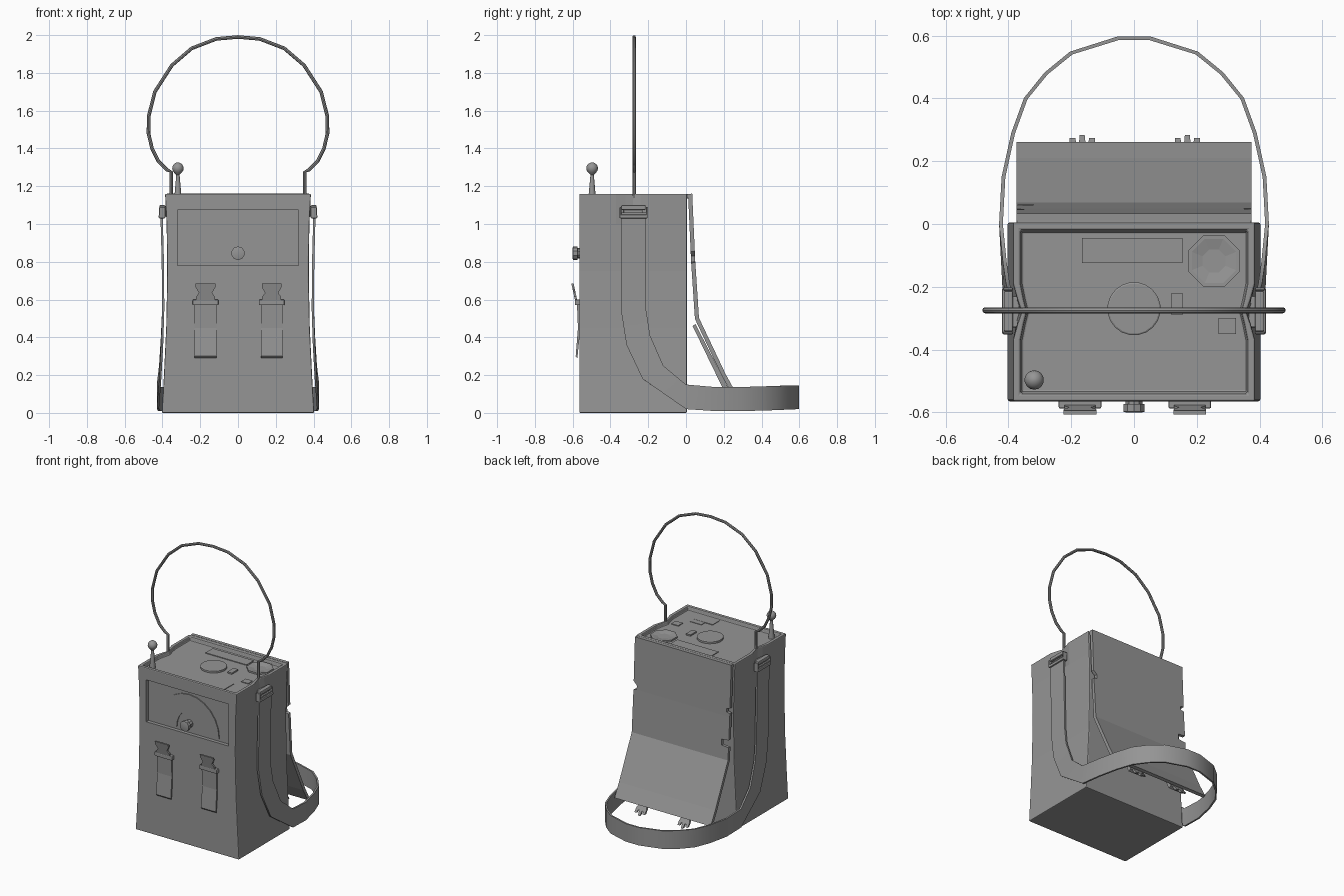
import bpy, bmesh, math
from mathutils import Vector

if "Cube" in bpy.data.objects:
    bpy.data.objects.remove(bpy.data.objects["Cube"])

GREY = (0.3, 0.3, 0.3, 1)
mat = bpy.data.materials.new("plain grey")
mat.use_nodes = True
mat.diffuse_color = GREY
mat.node_tree.nodes["Principled BSDF"].inputs["Base Color"].default_value = GREY


def finish(name, bm, smooth=False, bevel=0):
    bmesh.ops.recalc_face_normals(bm, faces=bm.faces)
    me = bpy.data.meshes.new(name)
    bm.to_mesh(me)
    bm.free()
    ob = bpy.data.objects.new(name, me)
    bpy.context.collection.objects.link(ob)
    me.materials.append(mat)
    bpy.ops.object.select_all(action='DESELECT')
    ob.select_set(True)
    bpy.context.view_layer.objects.active = ob
    if bevel:
        mod = ob.modifiers.new("bevel", 'BEVEL')
        mod.width, mod.segments, mod.limit_method = bevel, 2, 'ANGLE'
        bpy.ops.object.modifier_apply(modifier="bevel")
    if smooth:
        bpy.ops.object.shade_smooth_by_angle(angle=math.radians(35))
    return ob


def loft(name, rings, closed=False, **kw):
    """Skin a list of point rings; cap the ends unless closed."""
    bm = bmesh.new()
    vs = [[bm.verts.new(p) for p in r] for r in rings]
    n = len(vs[0])
    pairs = list(zip(vs, vs[1:])) + ([(vs[-1], vs[0])] if closed else [])
    for a, b in pairs:
        for i in range(n):
            j = (i + 1) % n
            bm.faces.new((a[i], a[j], b[j], b[i]))
    if not closed:
        bm.faces.new(vs[0])
        bm.faces.new(vs[-1])
    return finish(name, bm, **kw)


def box(name, lo, hi, **kw):
    corners = [(0, 0), (1, 0), (1, 1), (0, 1)]
    rings = [[((lo[0], hi[0])[a], (lo[1], hi[1])[b], z) for a, b in corners]
             for z in (lo[2], hi[2])]
    return loft(name, rings, **kw)


def prism(name, outline, to3d, depth, **kw):
    """Extrude a 2D outline; to3d maps (u, v, depth) to a point."""
    return loft(name, [[to3d(u, v, d) for u, v in outline] for d in depth], **kw)


def lathe(name, profile, centre, n=16, axis='z', **kw):
    rings = []
    for r, h in profile:
        ring = []
        for i in range(n):
            t = 2 * math.pi * (i + .5) / n
            p = (r * math.cos(t), r * math.sin(t), h)
            if axis == 'y':
                p = (p[0], -p[2], p[1])
            ring.append(Vector(centre) + Vector(p))
        rings.append(ring)
    return loft(name, rings, **kw)


# Case: waisted sides, pinched rim beside the handle, sunken lid
MID = -0.28


def case_ring(z, hx, pinch, inset=0):
    hy = 0.285 - inset
    side = [(hx, -hy), (hx, -0.09), (hx - pinch * .5, -0.04), (hx - pinch, 0),
            (hx - pinch * .5, 0.04), (hx, 0.09), (hx, hy)]
    pts = side + [(-x, y) for x, y in reversed(side)]
    return [(x, y + MID, z) for x, y in pts]


case = loft("case", [
    case_ring(0, .403, 0), case_ring(.2, .392, 0), case_ring(.45, .38, 0),
    case_ring(.75, .374, 0), case_ring(1.0, .378, .006), case_ring(1.16, .386, .028),
    case_ring(1.16, .362, .02, .024), case_ring(1.135, .358, .02, .03)], bevel=.006)

# Sunken gauge window in the front
cutter = box("window_cutter", (-.32, -.7, .78), (.32, -.54, 1.075))
cutter.hide_render = True
mod = case.modifiers.new("window", 'BOOLEAN')
mod.operation, mod.object, mod.solver = 'DIFFERENCE', cutter, 'EXACT'
bpy.context.view_layer.objects.active = case
bpy.ops.object.modifier_apply(modifier="window")
bpy.data.objects.remove(cutter)


def front(u, v, d):
    return (u, -d, v)


def arch(rx, rz, n):
    return [(rx * math.cos(math.pi * i / n), rz * math.sin(math.pi * i / n)) for i in range(n + 1)]


band = arch(.235, .25, 12) + arch(.095, .13, 10)[::-1]
prism("gauge_arch", [(x, .8 + z) for x, z in band], front, (.535, .547))
lathe("gauge_knob", [(.028, 0), (.028, .035), (.036, .036), (.036, .06), (.025, .063)],
      (0, -.538, .845), 10, 'y', smooth=True)

# Front straps with clips
for side, cx in (("right", -.172), ("left", .178)):
    def strap_side(u, v, d, cx=cx):
        return (cx + d, u, v)
    prism(f"front_strap_{side}", [(-.562, .6), (-.578, .6), (-.572, .45), (-.584, .3),
          (-.575, .29), (-.562, .42)], strap_side, (-.057, .057))
    box(f"clip_bar_{side}", (cx - .068, -.588, .57), (cx + .068, -.558, .6), bevel=.005)
    tongue = [(-.05, .58), (.05, .58), (.05, .615), (.035, .635), (.052, .665), (.052, .685),
              (-.052, .685), (-.052, .665), (-.035, .635), (-.05, .615)]
    prism(f"clip_tongue_{side}", tongue,
          lambda u, v, d, cx=cx: (cx + u, -.572 - d - (v - .58) * .22, v), (0, .012))

# Fittings on the lid
box("lid_label", (-.165, -.125, 1.13), (.155, -.045, 1.14))
lathe("lid_cap", [(.085, 0), (.085, .018), (.08, .021)], (0, -.27, 1.13), 20)
lathe("lid_dial", [(.088, 0), (.088, .014), (.076, .014), (.04, .007)], (.255, -.118, 1.132), 8)
box("lid_switch", (.12, -.29, 1.13), (.155, -.22, 1.145))
box("lid_button", (.27, -.35, 1.13), (.325, -.3, 1.14))
box("lid_plate", (.1, -.515, 1.13), (.25, -.44, 1.139))
box("lid_plate_tab", (.16, -.48, 1.13), (.25, -.4, 1.138))

# Antenna stub with ball
ball = [(.031 * math.sin(t * math.pi / 8), .165 - .031 * math.cos(t * math.pi / 8))
        for t in range(2, 8)]
lathe("antenna", [(.02, 0), (.018, .03), (.009, .13)] + ball + [(.003, .196)],
      (-.318, -.497, 1.13), 14, smooth=True)

# Wire loop handle
half = [(.353, 1.13), (.353, 1.275), (.375, 1.286), (.42, 1.33), (.455, 1.4), (.474, 1.48),
        (.473, 1.57), (.44, 1.7), (.35, 1.84), (.245, 1.93), (.115, 1.98)]
path = [Vector((x, -.275, z)) for x, z in half] + [Vector((0, -.275, 1.99))]
path += [Vector((-p.x, p.y, p.z)) for p in path[-2::-1]]
rings = []
for i, p in enumerate(path):
    t = (path[min(i + 1, len(path) - 1)] - path[max(i - 1, 0)]).normalized()
    out = t.cross(Vector((0, 1, 0)))
    rings.append([p + .0095 * (math.cos(a) * out + math.sin(a) * Vector((0, 1, 0)))
                  for a in [k * math.pi / 4 for k in range(8)]])
loft("handle_loop", rings, smooth=True)

# Carry strap: x, then outer and inner edge as (y, z)
edge = [(.405, -.345, 1.06, -.212, 1.06), (.398, -.345, .8, -.212, .8),
        (.396, -.345, .55, -.212, .55), (.402, -.315, .36, -.19, .41),
        (.412, -.23, .18, -.12, .25), (.424, 0, .02, 0, .15), (.416, .15, .01, .15, .137),
        (.385, .29, .01, .29, .137), (.345, .4, .012, .4, .14), (.28, .48, .015, .28 + .2, .143),
        (.2, .545, .018, .545, .145), (.05, .592, .02, .592, .146)]
edge += [(-e[0],) + e[1:] for e in reversed(edge)]
rings = []
for i, (x, y0, z0, y1, z1) in enumerate(edge):
    a, b = edge[max(i - 1, 0)], edge[min(i + 1, len(edge) - 1)]
    along = Vector((b[0] - a[0], b[1] + b[3] - a[1] - a[3], b[2] + b[4] - a[2] - a[4]))
    n = along.cross(Vector((0, y1 - y0, z1 - z0))).normalized() * .006
    lo, hi = Vector((x, y0, z0)), Vector((x, y1, z1))
    rings.append([lo - n, hi - n, hi + n, lo + n])
loft("carry_strap", rings, smooth=True)

# Strap brackets on both sides
for side, s in (("right", -1), ("left", 1)):
    def bracket(name, x0, x1, y0, y1, z0, z1):
        xs = sorted((s * x0, s * x1))
        box(f"{name}_{side}", (xs[0], y0, z0), (xs[1], y1, z1), bevel=.005)
    bracket("strap_bar_top", .385, .415, -.343, -.214, 1.075, 1.1)
    bracket("strap_bar_low", .395, .42, -.352, -.203, 1.03, 1.05)
    for y in (-.352, -.213):
        bracket("strap_bar_end", .385, .418, y, y + .01, 1.03, 1.09)
    bracket("strap_tab", .365, .4, -.33, -.23, 1.04, 1.09)

# Open back flap, hanging down and kicking outward, with notched edges
FLAP = [(.022, 1.16), (.038, .8), (.058, .5), (.2, .2), (.25, .11)]


def flap_y(z):
    for (ya, za), (yb, zb) in zip(FLAP, FLAP[1:]):
        if z >= zb:
            return ya + (yb - ya) * (za - z) / (za - zb)
    return FLAP[-1][0]


def row(z, left=.375, right=.375):
    y, slope = flap_y(z), (flap_y(z - .02) - flap_y(z + .02)) / .04
    n = Vector((0, 1, slope)).normalized() * .011
    a, b = Vector((-right, y, z)), Vector((left, y, z))
    return [a - n, b - n, b + n, a + n]


loft("back_flap", [row(1.16), row(.86), row(.855, .375, .35), row(.83, .35, .35),
     row(.825, .35), row(.8, .35), row(.795), row(.64), row(.635, .375, .32),
     row(.595, .375, .32), row(.59), row(.5), row(.35), row(.2), row(.11)])

# Hinge strip, and flap straps with prong buckles beneath the flap
box("hinge_strip", (-.375, 0, 1.135), (.375, .03, 1.158), bevel=.005)
for side, cx in (("right", -.165), ("left", .17)):
    under = [(.035, .46), (.05, .47), (.215, .15), (.235, .1), (.215, .09), (.19, .14)]
    prism(f"flap_strap_{side}", under, lambda u, v, d, cx=cx: (cx + d, u, v), (-.055, .055))
    prong = [(-.03, 0), (.03, 0), (.04, .03), (.04, .06), (.022, .06), (.02, .04), (.01, .04),
             (.008, .075), (-.008, .075), (-.01, .04), (-.02, .04), (-.022, .06), (-.04, .06),
             (-.04, .03)]
    prism(f"flap_prong_{side}", prong,
          lambda u, v, d, cx=cx: (cx + u, .23 + v * .6 + d, .11 - v * .8), (-.008, .008))
